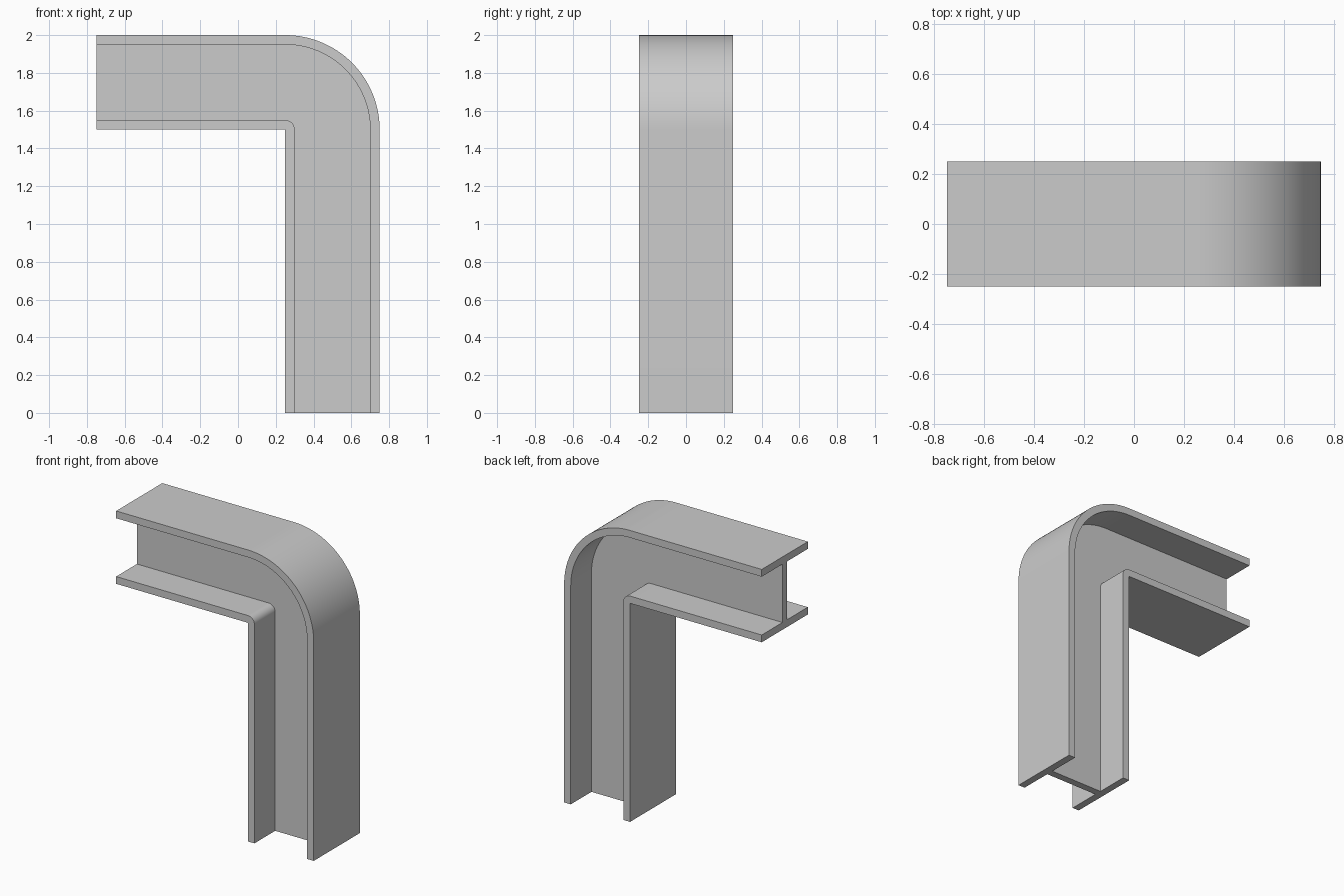
import bpy, bmesh
from math import sin, cos, pi, radians

if "Cube" in bpy.data.objects:
    bpy.data.objects.remove(bpy.data.objects["Cube"])

SIZE, WALL, HALF_WEB = 0.5, 0.05, 0.025   # section size, flange thickness, half web thickness
BEND_X, BEND_Z, END_X = 0.25, 1.5, -0.75  # bend centre and free end
STEPS = 32

# I-shaped section as (distance from inner face, y); half of it, then mirrored
half = [(0, SIZE / 2), (WALL, SIZE / 2), (WALL, HALF_WEB),
        (SIZE - WALL, HALF_WEB), (SIZE - WALL, SIZE / 2), (SIZE, SIZE / 2)]
section = half + [(r, -y) for r, y in reversed(half)]

# Path stations: foot of the column, quarter bend, free end of the arm
stations = [(BEND_X, 0, 0)]
stations += [(BEND_X, BEND_Z, pi / 2 * i / STEPS) for i in range(STEPS + 1)]
stations += [(END_X, BEND_Z, pi / 2)]

bm = bmesh.new()
rings = [[bm.verts.new((x + r * cos(a), y, z + r * sin(a))) for r, y in section]
         for x, z, a in stations]
n = len(section)
for lower, upper in zip(rings, rings[1:]):
    for i in range(n):
        j = (i + 1) % n
        bm.faces.new((lower[i], lower[j], upper[j], upper[i]))
bm.faces.new(rings[0])
bm.faces.new(rings[-1])

# The inside of the bend closes to a sharp corner
bmesh.ops.remove_doubles(bm, verts=bm.verts[:], dist=1e-5)
bmesh.ops.recalc_face_normals(bm, faces=bm.faces[:])

mesh = bpy.data.meshes.new("bent_i_beam")
bm.to_mesh(mesh)
bm.free()
beam = bpy.data.objects.new("bent_i_beam", mesh)
bpy.context.collection.objects.link(beam)

# Smooth bend with crisp flange edges
bpy.context.view_layer.objects.active = beam
beam.select_set(True)
bpy.ops.object.shade_smooth_by_angle(angle=radians(30))
